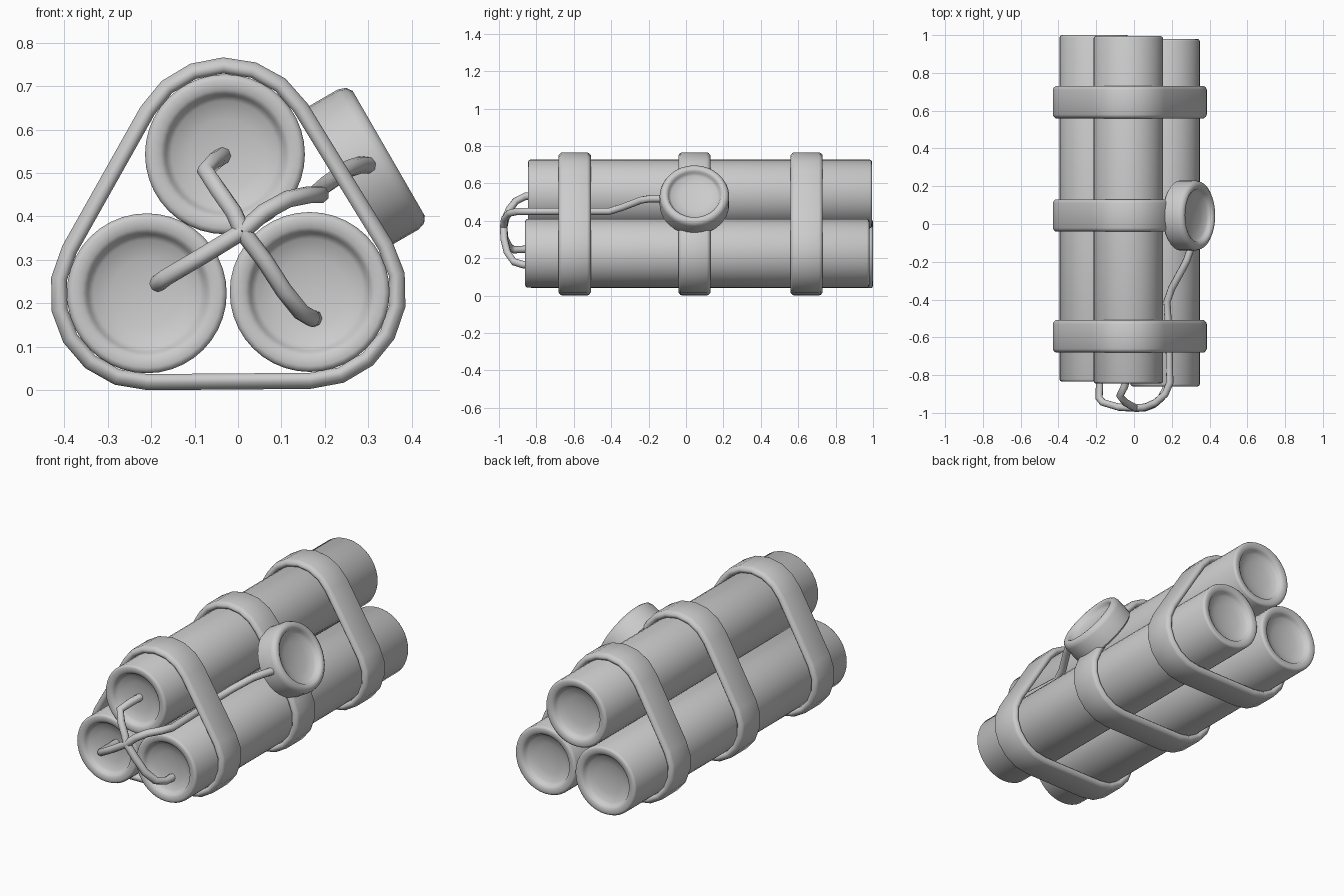
import bpy
import bmesh
from math import cos, sin, pi, radians, atan2
from mathutils import Vector, Matrix

cube = bpy.data.objects.get("Cube")
if cube:
    bpy.data.objects.remove(cube, do_unlink=True)

grey = bpy.data.materials.new("plain grey")
grey.use_nodes = True
colour = (0.6, 0.6, 0.6, 1)
grey.diffuse_color = colour
grey.node_tree.nodes["Principled BSDF"].inputs["Base Color"].default_value = colour


def smooth(obj, angle):
    bpy.ops.object.select_all(action="DESELECT")
    obj.select_set(True)
    bpy.context.view_layer.objects.active = obj
    bpy.ops.object.shade_smooth_by_angle(angle=radians(angle))


def finish(bm, name, angle=40):
    bmesh.ops.recalc_face_normals(bm, faces=bm.faces)
    mesh = bpy.data.meshes.new(name)
    bm.to_mesh(mesh)
    bm.free()
    mesh.materials.append(grey)
    obj = bpy.data.objects.new(name, mesh)
    bpy.context.collection.objects.link(obj)
    smooth(obj, angle)
    return obj


def lathe(name, profile, base, axis, sides=40):
    """Turn (radius, height) pairs about an axis starting at base."""
    bm = bmesh.new()
    verts = [bm.verts.new((r, 0, h)) for r, h in profile]
    edges = [bm.edges.new(pair) for pair in zip(verts, verts[1:])]
    bmesh.ops.spin(bm, geom=verts + edges, cent=(0, 0, 0), axis=(0, 0, 1),
                   angle=2 * pi, steps=sides)
    bmesh.ops.remove_doubles(bm, verts=bm.verts, dist=0.0005)
    turn = Vector((0, 0, 1)).rotation_difference(Vector(axis)).to_matrix().to_4x4()
    bmesh.ops.transform(bm, matrix=Matrix.Translation(base) @ turn, verts=bm.verts)
    return finish(bm, name)


def cup(radius, height, inner):
    """Half profile of a rounded rim around a shallow dished recess."""
    return [(radius, height - 0.012), (radius - 0.004, height - 0.004),
            (radius - 0.013, height), (inner + 0.014, height - 0.003),
            (inner + 0.004, height - 0.01), (inner, height - 0.02),
            (inner - 0.012, height - 0.03), (inner * 0.6, height - 0.041),
            (inner * 0.3, height - 0.046), (0, height - 0.048)]


# Three tubes with recessed ends
R = 0.184
tubes = {"top_tube": (-0.03, 0.543, -0.845, 0.995),
         "left_tube": (0.165, 0.226, -0.86, 0.98),
         "right_tube": (-0.21, 0.223, -0.835, 1.0)}
for name, (x, z, front, back) in tubes.items():
    length = back - front
    rim = cup(R, length, 0.135)
    profile = [(r, length - h) for r, h in reversed(rim)] + rim
    lathe(name, profile, (x, front, z), (0, 1, 0))


# Straps wrapped around the bundle
def outline(radius, steps=6):
    """Closed path hugging the three tubes at a given radius."""
    centres = [Vector((x, z)) for x, z, _, _ in tubes.values()]
    # Order the centres anticlockwise in x and z
    mid = sum(centres, Vector((0, 0))) / 3
    centres.sort(key=lambda c: atan2(c.y - mid.y, c.x - mid.x))
    points = []
    for i, c in enumerate(centres):
        # The outward normal lies to the right of the path
        into, out = c - centres[i - 1], centres[(i + 1) % 3] - c
        start = atan2(-into.x, into.y)
        sweep = (atan2(-out.x, out.y) - start) % (2 * pi)
        for k in range(steps + 1):
            a = start + sweep * k / steps
            points.append((c.x + radius * cos(a), c.y + radius * sin(a)))
    return points


def strap(name, y, half=0.086):
    inner, outer = 0.186, 0.223
    section = [(inner, -half + 0.01), (inner + 0.01, -half), (outer - 0.016, -half),
               (outer - 0.004, -half + 0.01), (outer, -half + 0.02)]
    section += [(r, -s) for r, s in reversed(section)]
    bm = bmesh.new()
    rings = [[bm.verts.new((px, y + s, pz)) for px, pz in outline(r)] for r, s in section]
    for i, a in enumerate(rings):
        b = rings[(i + 1) % len(rings)]
        for k in range(len(a)):
            n = (k + 1) % len(a)
            bm.faces.new((a[k], a[n], b[n], b[k]))
    finish(bm, name, 50)


for name, y in (("front_strap", -0.595), ("middle_strap", 0.045), ("back_strap", 0.645)):
    strap(name, y)

# Round dial mounted on the middle strap
axis = Vector((0.866, 0, 0.5))
face = Vector((0.347, 0.045, 0.545))
depth = 0.125
lathe("dial", [(0, 0), (0.175, 0), (0.186, 0.01), (0.186, depth - 0.028),
               (0.18, depth - 0.01), (0.166, depth), (0.152, depth),
               (0.141, depth - 0.008), (0.137, depth - 0.02), (0.125, depth - 0.03),
               (0.08, depth - 0.041), (0, depth - 0.048)], face - axis * depth, axis, 32)


# Wires joined in front of the tubes
def wire(name, points, radius=0.02):
    curve = bpy.data.curves.new(name, "CURVE")
    curve.dimensions = "3D"
    curve.bevel_depth = radius
    curve.bevel_resolution = 2
    curve.use_fill_caps = True
    spline = curve.splines.new("POLY")
    spline.points.add(len(points) - 1)
    for p, co in zip(spline.points, points):
        p.co = (*co, 1)
    curve.materials.append(grey)
    obj = bpy.data.objects.new(name, curve)
    bpy.context.collection.objects.link(obj)
    bpy.ops.object.select_all(action="DESELECT")
    obj.select_set(True)
    bpy.context.view_layer.objects.active = obj
    bpy.ops.object.convert(target="MESH")
    smooth(bpy.context.object, 60)


joint = (0.01, -0.975, 0.365)
wire("top_wire", [(-0.035, -0.79, 0.54), (-0.05, -0.86, 0.53), (-0.075, -0.91, 0.505),
                  (-0.045, -0.945, 0.46), (-0.01, -0.965, 0.41), joint])
wire("right_wire", [(-0.18, -0.78, 0.25), (-0.185, -0.92, 0.245), (-0.165, -0.945, 0.26),
                    (-0.08, -0.97, 0.31), joint])
wire("left_wire", [(0.175, -0.8, 0.165), (0.17, -0.87, 0.165), (0.145, -0.92, 0.18),
                   (0.105, -0.955, 0.23), (0.06, -0.972, 0.3), joint])
wire("dial_wire", [joint, (0.06, -0.97, 0.41), (0.115, -0.945, 0.44), (0.165, -0.9, 0.45),
                   (0.19, -0.84, 0.45), (0.185, -0.6, 0.45), (0.175, -0.41, 0.45),
                   (0.2, -0.34, 0.472), (0.255, -0.24, 0.51), (0.28, -0.19, 0.518),
                   (0.3, -0.13, 0.518)])
